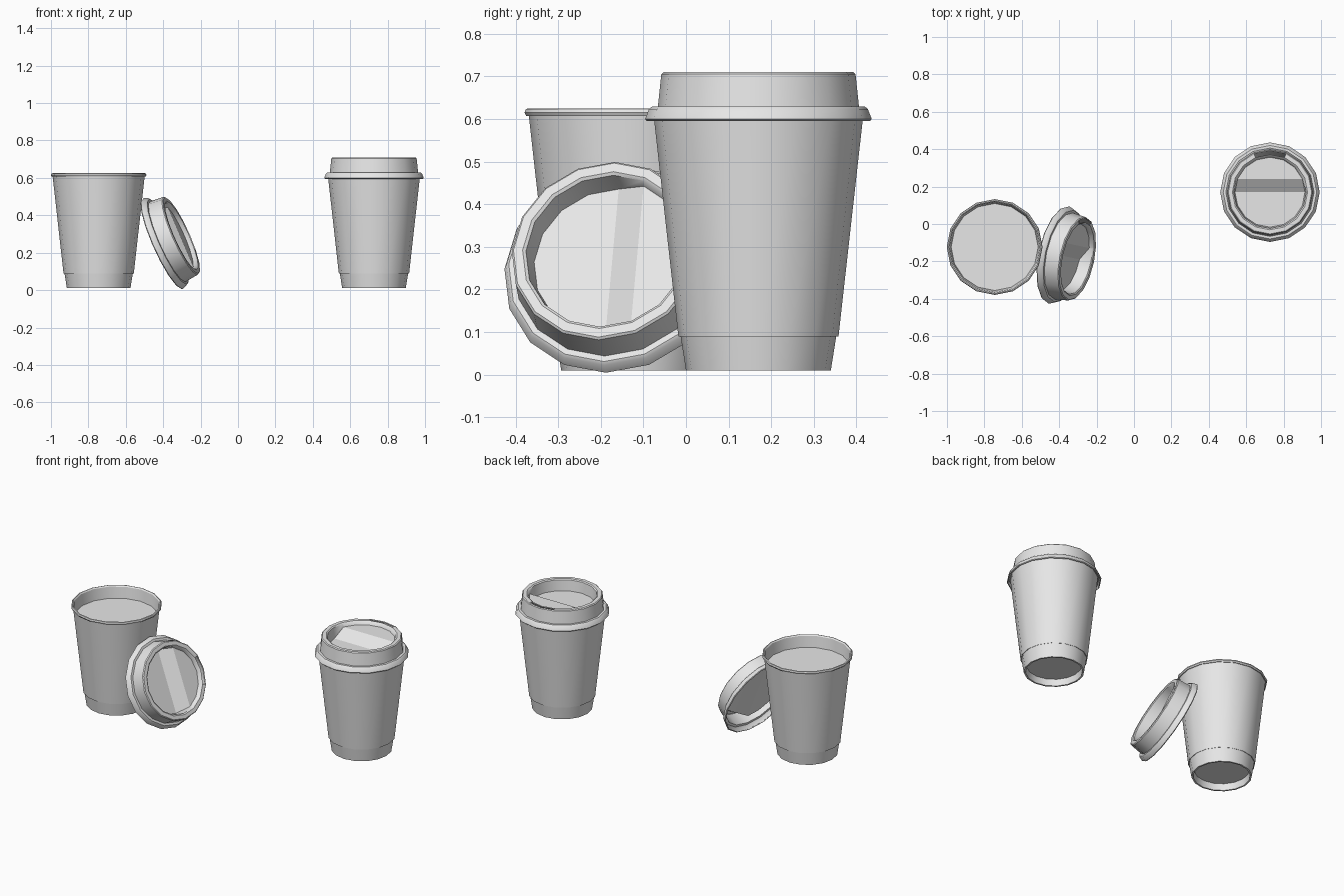
import bpy, bmesh, math
from mathutils import Matrix, Vector

if "Cube" in bpy.data.objects:
    bpy.data.objects.remove(bpy.data.objects["Cube"])

SIDES = 16
paper = bpy.data.materials.new("light_grey")
paper.diffuse_color = (0.8, 0.8, 0.8, 1)
paper.use_nodes = True
paper.node_tree.nodes["Principled BSDF"].inputs["Base Color"].default_value = paper.diffuse_color


def revolve(bm, profile):
    """Spin (radius, height) points around z and return the rings of vertices."""
    rings = []
    for r, z in profile:
        rings.append([bm.verts.new((r * math.cos(2 * math.pi * j / SIDES),
                                    r * math.sin(2 * math.pi * j / SIDES), z))
                      for j in range(SIDES)])
    bands = []
    for a, b in zip(rings, rings[1:]):
        bands.append([bm.faces.new((a[j], a[(j + 1) % SIDES],
                                    b[(j + 1) % SIDES], b[j]))
                      for j in range(SIDES)])
    return rings, bands


def finish(bm, name, matrix):
    me = bpy.data.meshes.new(name)
    bm.to_mesh(me)
    bm.free()
    me.materials.append(paper)
    ob = bpy.data.objects.new(name, me)
    bpy.context.collection.objects.link(ob)
    ob.matrix_world = matrix
    bpy.ops.object.select_all(action='DESELECT')
    ob.select_set(True)
    bpy.context.view_layer.objects.active = ob
    bpy.ops.object.shade_smooth_by_angle(angle=math.radians(32))
    return ob


def make_cup(name, matrix):
    # recessed foot, sleeve step, tapered wall, rolled rim, inner wall
    bm = bmesh.new()
    rings, _ = revolve(bm, [
        (0.155, 0.05), (0.160, 0.01), (0.170, 0.01), (0.183, 0.092),
        (0.188, 0.090), (0.246, 0.608), (0.252, 0.607), (0.256, 0.615),
        (0.253, 0.623), (0.247, 0.625), (0.241, 0.618), (0.172, 0.06)])
    bm.faces.new(rings[0][::-1])
    bm.faces.new(rings[-1])
    return finish(bm, name, matrix)


def make_coffee(name, matrix):
    bm = bmesh.new()
    bmesh.ops.create_circle(bm, cap_ends=True, segments=SIDES, radius=0.233)
    bmesh.ops.translate(bm, verts=bm.verts, vec=(0, 0, 0.55))
    for f in bm.faces:
        if f.normal.z < 0:
            f.normal_flip()
    return finish(bm, name, matrix)


def make_lid(name, matrix):
    floor_z = 0.045
    bm = bmesh.new()
    rings, bands = revolve(bm, [
        (0.262, 0.0), (0.266, 0.005), (0.257, 0.028), (0.250, 0.034),
        (0.236, 0.034), (0.228, 0.110), (0.223, 0.115), (0.201, 0.115),
        (0.194, 0.110), (0.187, floor_z)])
    floor = bm.faces.new(rings[-1])

    # sip opening in the top of the back rim
    slot = [bands[6][SIDES // 4 - 1], bands[6][SIDES // 4]]
    bmesh.ops.inset_region(bm, faces=slot, thickness=0.007, use_even_offset=True)
    bmesh.ops.delete(bm, geom=slot, context='FACES')

    # recess floor: low in front, ramp in the middle, raised at the back
    for y in (0.0, 0.07):
        inner = [f for f in bm.faces
                 if all(v.co.xy.length < 0.196 for v in f.verts)]
        geom = set(inner)
        for f in inner:
            geom.update(f.verts)
            geom.update(f.edges)
        bmesh.ops.bisect_plane(bm, geom=list(geom), dist=1e-5,
                               plane_co=(0, y, 0), plane_no=(0, 1, 0))
    for v in bm.verts:
        if abs(v.co.z - floor_z) < 1e-4 and v.co.xy.length < 0.19:
            v.co.z += 0.048 * min(1, max(0, v.co.y / 0.07))
    ob = finish(bm, name, matrix)
    solid = ob.modifiers.new("thickness", 'SOLIDIFY')
    solid.thickness = 0.005
    solid.offset = -1
    return ob


# open cup with coffee
open_place = Matrix.Translation((-0.745, -0.123, 0))
make_cup("open_cup", open_place)
make_coffee("coffee", open_place)

# closed cup with its lid
closed_place = Matrix.Translation((0.727, 0.17, 0))
make_cup("closed_cup", closed_place)
make_lid("closed_cup_lid", closed_place @ Matrix.Translation((0, 0, 0.595)))

# loose lid leaning on the open cup
lean = (Matrix.Translation((-0.405, -0.165, 0.246))
        @ Matrix.Rotation(math.radians(-12), 4, 'Z')
        @ Matrix.Rotation(math.radians(66.3), 4, 'Y'))
make_lid("leaning_lid", lean)
